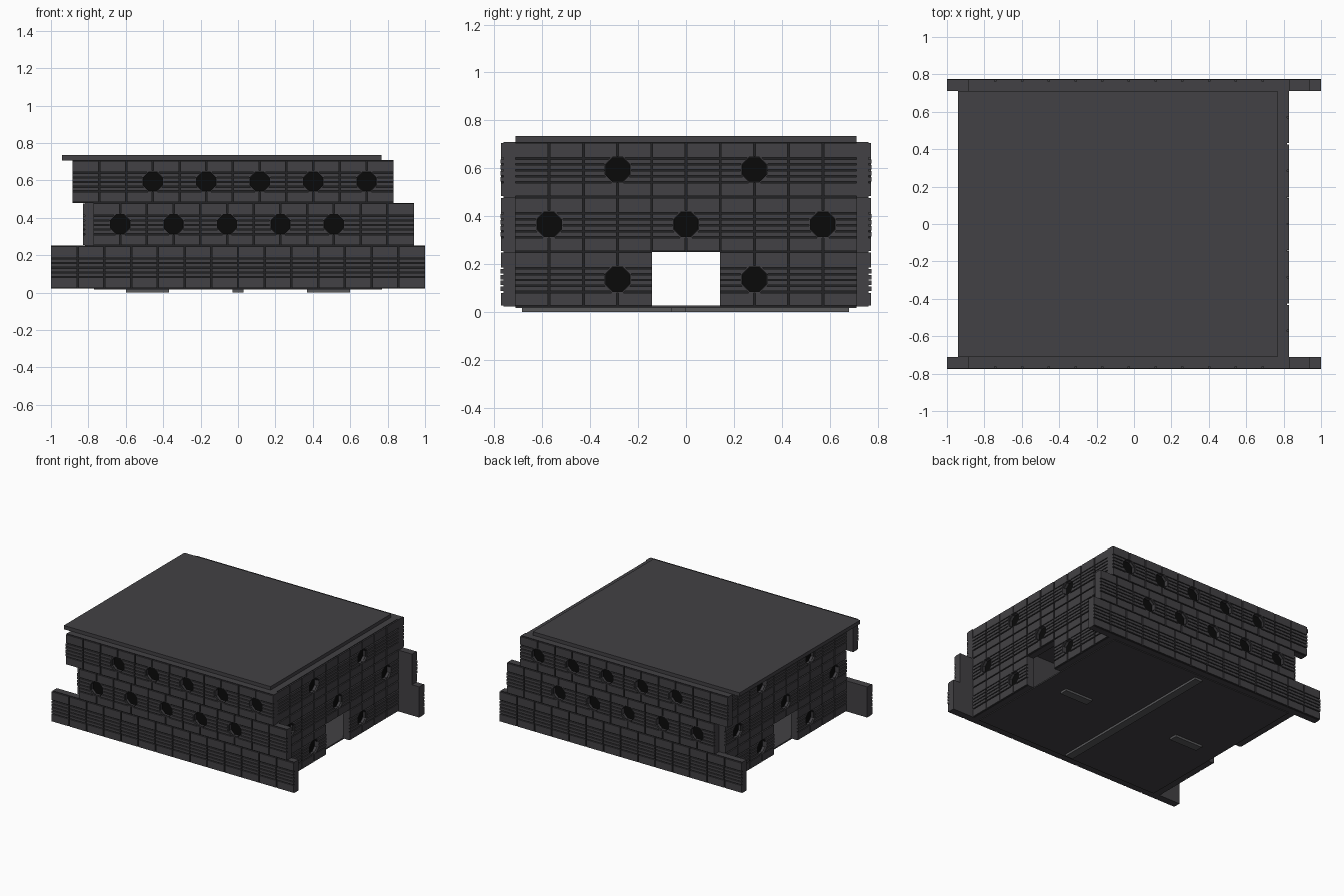
import bpy, bmesh, math
from mathutils import Vector

if "Cube" in bpy.data.objects:
    bpy.data.objects.remove(bpy.data.objects["Cube"])


def material(name, rgb):
    m = bpy.data.materials.new(name)
    m.diffuse_color = (*rgb, 1)
    m.use_nodes = True
    m.node_tree.nodes["Principled BSDF"].inputs["Base Color"].default_value = m.diffuse_color
    return m


WALL = material("charcoal", (0.055, 0.053, 0.058))
GROOVE = material("dark_groove", (0.016, 0.016, 0.018))
BLACK = material("black", (0.003, 0.003, 0.003))
RAIL = material("mid_grey", (0.10, 0.10, 0.105))

COL = 1 / 7            # width of one wall column
ROW_H = 0.229          # height of one wall course
ROW_Z = [0.022, 0.251, 0.480]


def box(bm, lo, hi, place=lambda p: p):
    """Axis-aligned box between two corners, moved by place()."""
    vs = [bm.verts.new(place(Vector((x, y, z))))
          for x in (lo[0], hi[0]) for y in (lo[1], hi[1]) for z in (lo[2], hi[2])]
    for f in ((0, 1, 3, 2), (4, 6, 7, 5), (0, 4, 5, 1), (2, 3, 7, 6), (0, 2, 6, 4), (1, 5, 7, 3)):
        bm.faces.new([vs[i] for i in f])


def tube(bm, u, z, w0, w1, r, place, inner=None):
    """Eight-sided prism (or ring, if inner is given) along the wall's outward axis."""
    n = 8

    def loop(rad, w):
        return [bm.verts.new(place(Vector((u + rad * math.cos((i + .5) * math.tau / n), w,
                                           z + rad * math.sin((i + .5) * math.tau / n)))))
                for i in range(n)]
    a, b = loop(r, w0), loop(r, w1)
    loops = [a, b] + ([loop(inner, w1), loop(inner, w0), a] if inner else [])
    for p, q in zip(loops, loops[1:]):
        for i in range(n):
            j = (i + 1) % n
            bm.faces.new((p[i], p[j], q[j], q[i]))
    if not inner:
        bm.faces.new(a)
        bm.faces.new(b)


def finish(bm, name, *mats):
    bmesh.ops.recalc_face_normals(bm, faces=bm.faces[:])
    me = bpy.data.meshes.new(name)
    bm.to_mesh(me)
    bm.free()
    ob = bpy.data.objects.new(name, me)
    bpy.context.collection.objects.link(ob)
    for m in mats:
        me.materials.append(m)
    return ob


def cut(ob, cutter):
    mod = ob.modifiers.new("holes", 'BOOLEAN')
    mod.operation, mod.solver, mod.object = 'DIFFERENCE', 'EXACT', cutter
    bpy.context.view_layer.objects.active = ob
    bpy.ops.object.modifier_apply(modifier=mod.name)


def course(name, place, u0, cols, z0, face, holes):
    """One wall course: slab, raised panels and ribs, round ports. face = outer surface distance."""
    u1, skin, back = u0 + cols * COL, face - 0.010, face - 0.060
    out = (place(Vector((0, 1, 0))) - place(Vector((0, 0, 0)))).normalized()
    zc = z0 + ROW_H / 2
    # slab
    bm = bmesh.new()
    box(bm, (u0, back, z0), (u1, skin, z0 + ROW_H), place)
    slab = finish(bm, name + "_slab", WALL, GROOVE)
    # panels above and below, thin ribs between
    bm = bmesh.new()
    g = 0.004
    for c in range(cols):
        a, b = u0 + c * COL + g, u0 + (c + 1) * COL - g
        if c == 0:
            a = u0
        if c == cols - 1:
            b = u1
        box(bm, (a, skin - .002, z0 + g), (b, face, z0 + .27 * ROW_H - g), place)
        box(bm, (a, skin - .002, z0 + .70 * ROW_H + g), (b, face, z0 + ROW_H - g), place)
        step = .43 * ROW_H / 4
        for r in range(4):
            zr = z0 + .27 * ROW_H + r * step
            box(bm, (a, skin - .002, zr + .003), (b, face + .002, zr + step - .003), place)
    panels = finish(bm, name + "_panels", WALL)
    if holes:
        us = [u0 + k * COL for k in holes]
        for ob, r in ((slab, 0.053), (panels, 0.061)):
            bm = bmesh.new()
            for u in us:
                tube(bm, u, zc, back + 0.025, face + 0.05, r, place)
            cutter = finish(bm, "port_cutter")
            cutter.hide_render = True
            cut(ob, cutter)
            bpy.data.objects.remove(cutter)
        # port rims and dark port bottoms
        bm = bmesh.new()
        for u in us:
            tube(bm, u, zc, skin - .01, face, 0.062, place, inner=0.056)
        finish(bm, name + "_port_rims", WALL)
        bm = bmesh.new()
        for u in us:
            tube(bm, u, zc, back + 0.02, back + 0.03, 0.056, place)
        finish(bm, name + "_port_bottoms", BLACK)
    # only the outward skin of the slab is dark
    for p in slab.data.polygons:
        p.material_index = 1 if p.normal.dot(out) > .9 and p.center.dot(out) > skin - .001 else 0


# long walls, front and back
for side, s in (("front", -1), ("back", 1)):
    def long_place(p, s=s):
        return Vector((p.x, s * p.y, p.z))
    course(side + "_wall_low", long_place, -1, 14, ROW_Z[0], 0.772, [])
    course(side + "_wall_mid", long_place, -0.773, 12, ROW_Z[1], 0.772, [1, 3, 5, 7, 9])
    course(side + "_wall_top", long_place, -0.884, 12, ROW_Z[2], 0.772, [3, 5, 7, 9, 11])

# end walls, with a doorway in the lowest course
for side, s in (("left", -1), ("right", 1)):
    def end_place(p, s=s):
        return Vector((s * p.y, p.x, p.z))
    h = 5 * COL
    course(side + "_wall_low_a", end_place, -h, 4, ROW_Z[0], 0.828, [3])
    course(side + "_wall_low_b", end_place, COL, 4, ROW_Z[0], 0.828, [1])
    course(side + "_wall_mid", end_place, -h, 10, ROW_Z[1], 0.828, [1, 5, 9])
    course(side + "_wall_top", end_place, -h, 10, ROW_Z[2], 0.828, [3, 7])

# roof slab and floor slab
for name, lo, hi in (("roof", (-0.942, -0.712, 0.707), (0.768, 0.712, 0.735)),
                     ("floor", (-0.77, -0.712, 0.016), (0.77, 0.712, 0.026))):
    bm = bmesh.new()
    box(bm, lo, hi)
    finish(bm, name, WALL)

# rails under the floor
bm = bmesh.new()
box(bm, (-0.03, -0.685, 0), (0.03, 0.68, 0.017))
for x in (-0.6, 0.37):
    box(bm, (x, -0.06, 0), (x + 0.23, 0, 0.017))
finish(bm, "floor_rails", RAIL)
